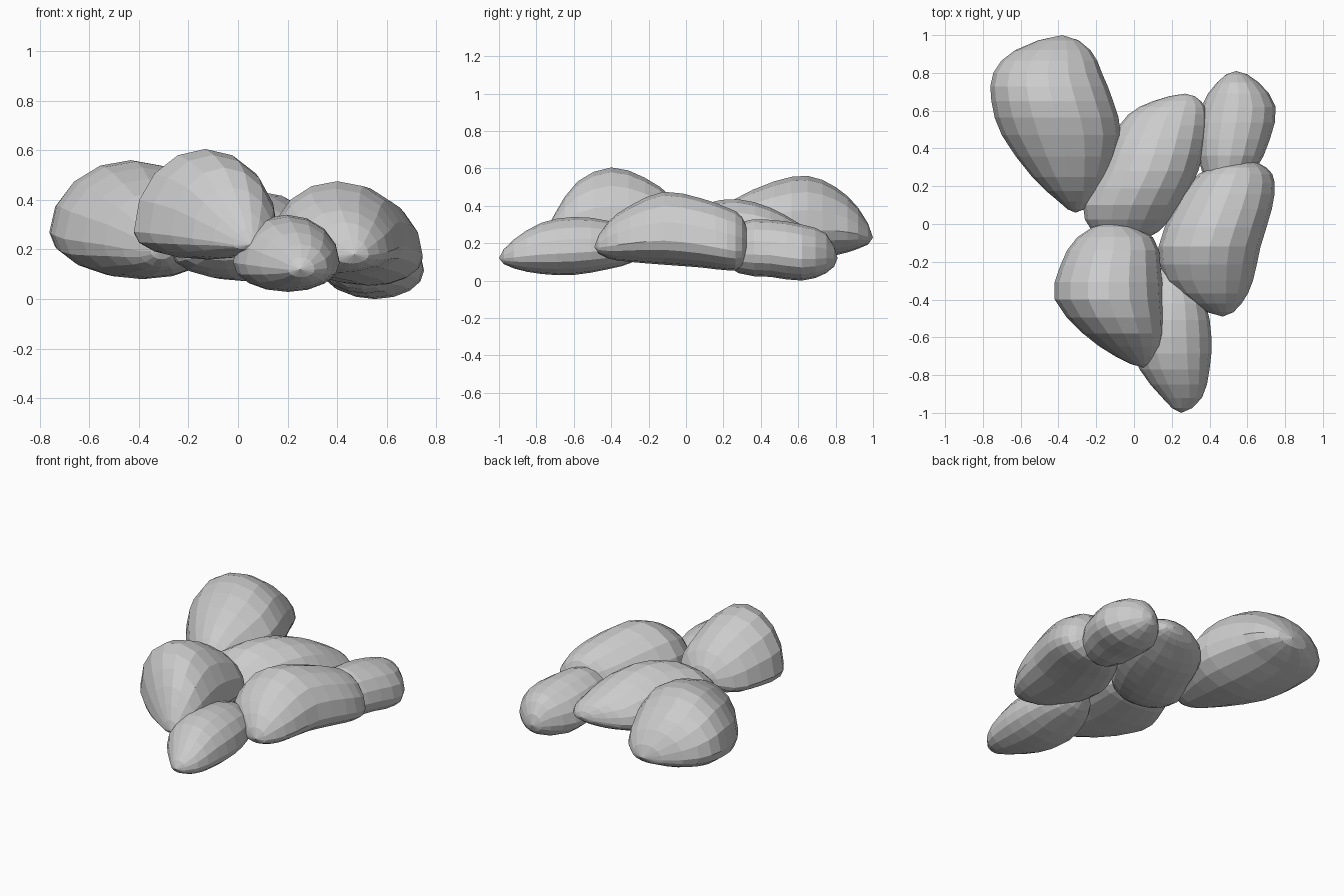
import bpy, bmesh, math

SIDES = 16


def mirror_end(s):
    # station reflected through a tip, so the end closes round
    y, xl, xr, zb, zt = s
    return (y, xr, xl, zt, zb)


def spline(a, b, c, d, t):
    return [0.5 * (2 * q + (r - p) * t + (2 * p - 5 * q + 4 * r - s) * t * t
                   + (3 * q - p - 3 * r + s) * t ** 3)
            for p, q, r, s in zip(a, b, c, d)]


def stone(name, belly, stations):
    """Loft a stone along y; stations are (y, left, right, bottom, top),
    belly is the relative height of the widest line."""
    st = [mirror_end(stations[1])] + stations + [mirror_end(stations[-2])]
    rows = []
    for i in range(1, len(st) - 2):
        for t in (0, 0.5):
            rows.append(spline(*st[i - 1:i + 3], t))
    bm = bmesh.new()
    rings = []
    for y, xl, xr, zb, zt in rows[1:]:
        cx, rx, zw = (xl + xr) / 2, (xr - xl) / 2, zb + belly * (zt - zb)
        ring = []
        for k in range(SIDES):
            a = 2 * math.pi * k / SIDES
            h = (zt - zw) if math.sin(a) > 0 else (zw - zb)
            ring.append(bm.verts.new((cx + rx * math.cos(a), y, zw + h * math.sin(a))))
        rings.append(ring)
    for r, q in zip(rings, rings[1:]):
        for k in range(SIDES):
            n = (k + 1) % SIDES
            bm.faces.new((r[k], r[n], q[n], q[k]))
    for s, ring in ((stations[0], rings[0]), (stations[-1], rings[-1])):
        tip = bm.verts.new((s[1], s[0], s[3]))
        for k in range(SIDES):
            bm.faces.new((tip, ring[k], ring[(k + 1) % SIDES]))
    bmesh.ops.recalc_face_normals(bm, faces=bm.faces)
    me = bpy.data.meshes.new(name)
    bm.to_mesh(me)
    bm.free()
    bpy.context.collection.objects.link(bpy.data.objects.new(name, me))


# Large stone at back left
stone("stone_back_left", 0.36, [
    (0.06, -.31, -.31, .20, .20), (0.12, -.40, -.22, .13, .31),
    (0.25, -.54, -.14, .10, .43), (0.47, -.70, -.07, .08, .53),
    (0.65, -.755, -.11, .10, .56), (0.80, -.745, -.17, .135, .50),
    (0.92, -.63, -.23, .17, .39), (1.0, -.38, -.38, .23, .23)])

# Tall stone at front left
stone("stone_front_left", 0.25, [
    (-.76, .05, .05, .22, .22), (-.70, -.10, .12, .19, .36),
    (-.58, -.27, .16, .165, .53), (-.40, -.42, .155, .16, .605),
    (-.22, -.39, .14, .165, .55), (-.07, -.30, .10, .19, .44),
    (0.01, -.12, -.12, .29, .29)])

# Stone in the middle
stone("stone_middle", 0.33, [
    (-.12, -.06, -.06, .20, .20), (-.04, -.22, .13, .12, .31),
    (0.10, -.27, .25, .08, .41), (0.28, -.19, .34, .07, .435),
    (0.45, -.12, .38, .08, .39), (0.58, -.03, .385, .12, .32),
    (0.65, .10, .355, .15, .27), (0.69, .27, .27, .20, .20)])

# Long stone on the right
stone("stone_right", 0.33, [
    (-.49, .47, .47, .18, .18), (-.42, .30, .57, .12, .31),
    (-.30, .17, .63, .10, .40), (-.12, .13, .67, .085, .475),
    (0.08, .21, .73, .07, .44), (0.22, .30, .745, .055, .39),
    (0.30, .40, .70, .07, .34), (0.345, .57, .57, .20, .20)])

# Low stone at back right
stone("stone_back_right", 0.38, [
    (0.15, .50, .50, .17, .17), (0.28, .36, .64, .04, .31),
    (0.45, .33, .72, .02, .325), (0.62, .355, .75, .0, .30),
    (0.75, .44, .66, .04, .25), (0.81, .54, .54, .12, .12)])

# Small stone at the front
stone("stone_front", 0.38, [
    (-1.0, .25, .25, .12, .12), (-.92, .15, .36, .065, .22),
    (-.77, .03, .40, .035, .31), (-.60, -.02, .41, .03, .34),
    (-.42, .02, .38, .06, .32), (-.28, .10, .30, .10, .26),
    (-.20, .20, .20, .18, .18)])
